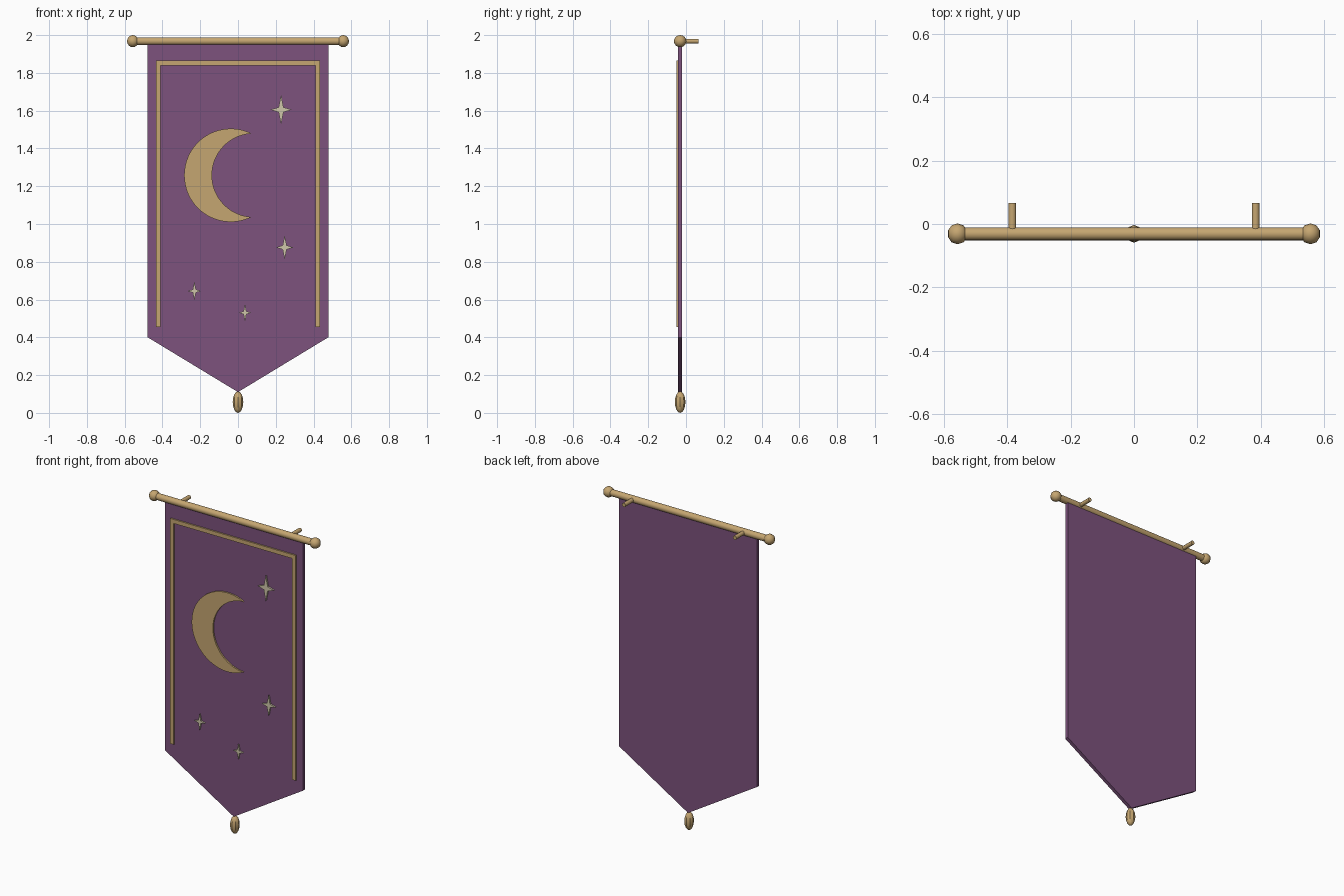
import bpy, bmesh, math
from mathutils import Matrix

if "Cube" in bpy.data.objects:
    bpy.data.objects.remove(bpy.data.objects["Cube"])

Y = -0.031        # depth of the pole and cloth
ROD_Z = 1.968


def material(name, rgb):
    m = bpy.data.materials.new(name)
    m.diffuse_color = (*rgb, 1)
    m.use_nodes = True
    m.node_tree.nodes["Principled BSDF"].inputs["Base Color"].default_value = m.diffuse_color
    return m


PURPLE = material("purple cloth", (0.205, 0.085, 0.205))
GOLD = material("gold thread", (0.56, 0.38, 0.165))
BRASS = material("brass wood", (0.56, 0.38, 0.165))
CREAM = material("cream star", (0.63, 0.57, 0.40))


def finish(name, bm, mat, smooth=False):
    bmesh.ops.recalc_face_normals(bm, faces=bm.faces)
    me = bpy.data.meshes.new(name)
    bm.to_mesh(me)
    bm.free()
    me.materials.append(mat)
    ob = bpy.data.objects.new(name, me)
    bpy.context.collection.objects.link(ob)
    if smooth:
        bpy.ops.object.select_all(action='DESELECT')
        ob.select_set(True)
        bpy.context.view_layer.objects.active = ob
        bpy.ops.object.shade_smooth_by_angle(angle=math.radians(40))
    return ob


def plate(name, outline, front, back, mat):
    """Extrude an x-z outline between two depths."""
    bm = bmesh.new()
    face = bm.faces.new([bm.verts.new((x, front, z)) for x, z in outline])
    ext = bmesh.ops.extrude_face_region(bm, geom=[face])["geom"]
    for v in ext:
        if isinstance(v, bmesh.types.BMVert):
            v.co.y = back
    return finish(name, bm, mat)


def cylinder(name, radius, length, axis, centre, sides):
    bm = bmesh.new()
    rot = Matrix.Rotation(math.pi / 2, 4, 'Y' if axis == 'x' else 'X')
    bmesh.ops.create_cone(bm, cap_ends=True, segments=sides, radius1=radius,
                          radius2=radius, depth=length,
                          matrix=Matrix.Translation(centre) @ rot)
    return finish(name, bm, BRASS, True)


def ball(name, size, centre, segments, rings):
    bm = bmesh.new()
    bmesh.ops.create_uvsphere(bm, u_segments=segments, v_segments=rings, radius=1,
                              matrix=Matrix.Translation(centre) @ Matrix.Diagonal((*size, 1)))
    return finish(name, bm, BRASS, True)


# Pole, end knobs and wall brackets
cylinder("pole", 0.0205, 1.12, 'x', (0, Y, ROD_Z), 16)
for side, s in (("left", -1), ("right", 1)):
    ball(side + "_knob", (0.032, 0.033, 0.032), (s * 0.557, Y, ROD_Z), 10, 8)
    cylinder(side + "_bracket", 0.0125, 0.096, 'y', (s * 0.384, 0.018, ROD_Z), 10)

# Pointed cloth and its weight
plate("cloth", [(-0.478, 1.965), (-0.478, 0.4), (0, 0.11), (0.478, 0.4), (0.478, 1.965)],
      -0.042, -0.02, PURPLE)
ball("tip_weight", (0.028, 0.028, 0.057), (0, Y, 0.057), 8, 8)

# Border trim: one open frame outline
ox, ix, top, low = 0.435, 0.41, 1.865, 0.455
plate("border_trim", [(-ox, low), (-ox, top), (ox, top), (ox, low),
                      (ix, low), (ix, top - 0.025), (-ix, top - 0.025), (-ix, low)],
      -0.051, -0.0415, GOLD)

# Crescent: outer arc joined to the inner arc at the two horns
mx, mz, R, cx, r = -0.038, 1.258, 0.247, 0.083, 0.221
d = cx - mx
hx = (R * R - r * r + d * d) / (2 * d)
hz = math.sqrt(R * R - hx * hx)
a0, b0 = math.atan2(hz, hx), math.atan2(hz, hx - d)
N = 40
outer = [a0 + (2 * math.pi - 2 * a0) * i / N for i in range(N + 1)]
inner = [2 * math.pi - b0 - (2 * math.pi - 2 * b0) * i / N for i in range(1, N)]
plate("crescent", [(mx + R * math.cos(a), mz + R * math.sin(a)) for a in outer]
      + [(cx + r * math.cos(a), mz + r * math.sin(a)) for a in inner],
      -0.0515, -0.0415, GOLD)

# Four-pointed stars
for i, (x, z, w, h) in enumerate([(0.228, 1.605, 0.056, 0.079), (0.247, 0.876, 0.046, 0.064),
                                  (-0.231, 0.645, 0.036, 0.05), (0.037, 0.53, 0.033, 0.047)]):
    pts = []
    for k in range(8):
        a = k * math.pi / 4
        sx, sz = (w, h) if k % 2 == 0 else (w * 0.33, w * 0.33)
        pts.append((x + sx * math.cos(a), z + sz * math.sin(a)))
    plate("star_%d" % (i + 1), pts, -0.0515, -0.0415, CREAM)
